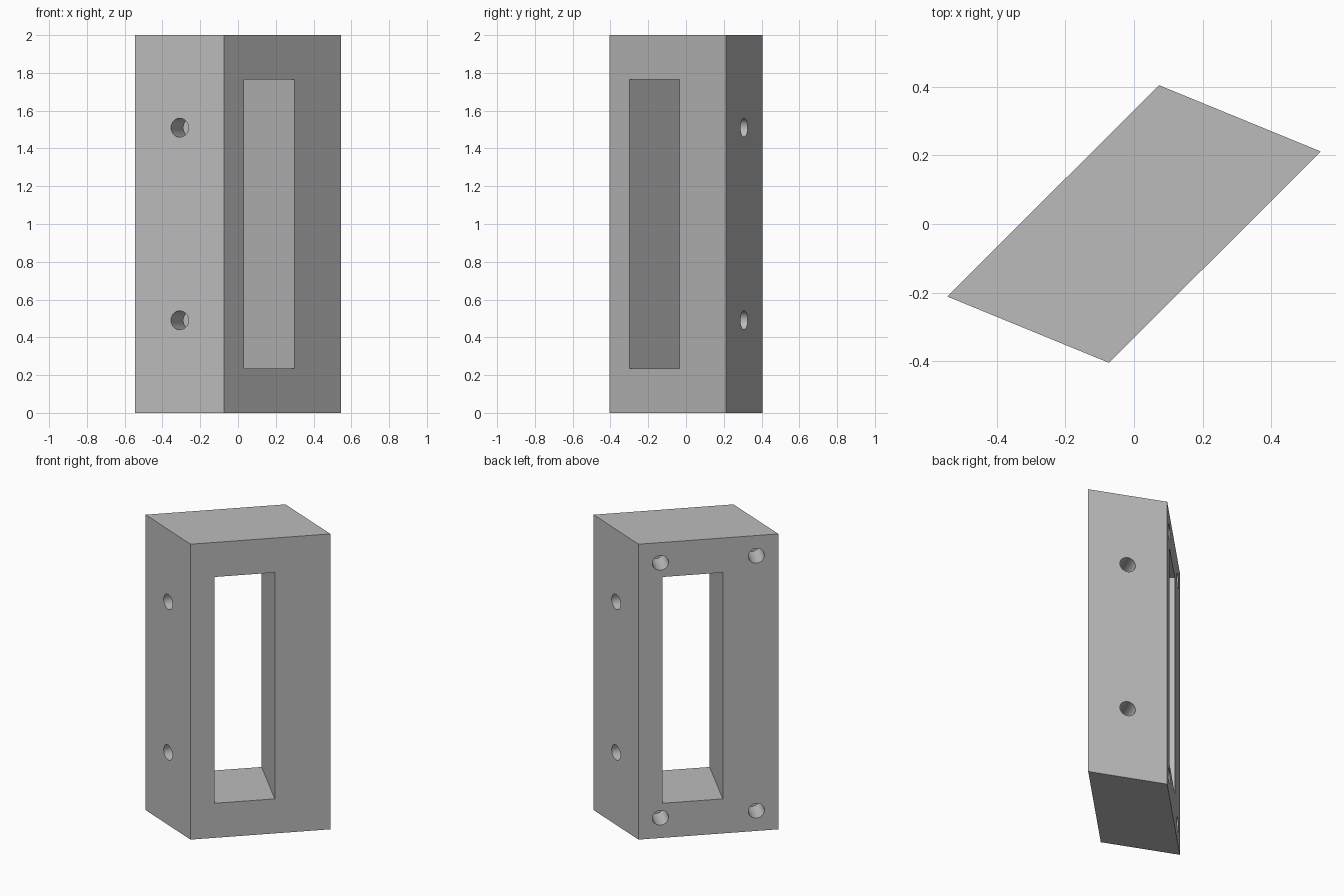
import bpy, bmesh, math
from mathutils import Vector, Matrix

if "Cube" in bpy.data.objects:
    bpy.data.objects.remove(bpy.data.objects["Cube"])

HEIGHT = 2.0
HOLE_RADIUS = 0.05
HOLE_DEPTH = 0.17
INSET = 0.137            # corner holes from the face edges

grey = bpy.data.materials.new("plain_grey")
grey.use_nodes = True
grey.diffuse_color = (0.5, 0.5, 0.5, 1)
grey.node_tree.nodes["Principled BSDF"].inputs["Base Color"].default_value = grey.diffuse_color


def make_object(name, bm):
    bmesh.ops.recalc_face_normals(bm, faces=bm.faces)
    mesh = bpy.data.meshes.new(name)
    bm.to_mesh(mesh)
    bm.free()
    mesh.materials.append(grey)
    obj = bpy.data.objects.new(name, mesh)
    bpy.context.collection.objects.link(obj)
    return obj


def cut(cutter):
    """Subtract a cutter from the block, then discard it."""
    cutter.hide_render = True
    mod = block.modifiers.new(cutter.name, 'BOOLEAN')
    mod.operation = 'DIFFERENCE'
    mod.solver = 'EXACT'
    mod.object = cutter
    bpy.context.view_layer.objects.active = block
    bpy.ops.object.modifier_apply(modifier=mod.name)
    bpy.data.objects.remove(cutter)


def drill(name, point, inward):
    """Blind round hole with a flat bottom."""
    bm = bmesh.new()
    spin = inward.to_track_quat('Z', 'Y').to_matrix().to_4x4()
    bmesh.ops.create_cone(bm, cap_ends=True, segments=48, radius1=HOLE_RADIUS,
                          radius2=HOLE_RADIUS, depth=2 * HOLE_DEPTH,
                          matrix=Matrix.Translation(point) @ spin)
    cut(make_object(name, bm))


# Slanted block: a parallelogram prism
west, south = Vector((-0.544, -0.211, 0)), Vector((-0.073, -0.404, 0))
east, north = -west, -south
bm = bmesh.new()
base = bm.faces.new([bm.verts.new(p) for p in (west, south, east, north)])
top = bmesh.ops.extrude_face_region(bm, geom=[base])["geom"]
bmesh.ops.translate(bm, vec=(0, 0, HEIGHT),
                    verts=[v for v in top if isinstance(v, bmesh.types.BMVert)])
block = make_object("slanted_block", bm)

# Tall window straight through the two broad faces
along = (east - south).normalized()
turn = Matrix.Rotation(math.atan2(along.y, along.x), 4, 'Z')
bm = bmesh.new()
bmesh.ops.create_cube(bm, size=1, matrix=Matrix.Translation((0, 0, HEIGHT / 2)) @ turn
                      @ Matrix.Diagonal((0.376, 2, 1.532, 1)))
cut(make_object("window_cutter", bm))

# Two holes in each narrow end face
end_in = Vector((0, 0, 1)).cross(south - west).normalized()
for side in (1, -1):
    for z in (0.49, 1.51):
        drill("end_hole", side * (west + south) / 2 + Vector((0, 0, z)), side * end_in)

# Four corner holes in the rear broad face
rear_in = Vector((along.y, -along.x, 0))
for corner, step in ((west, along), (north, -along)):
    for z in (INSET, HEIGHT - INSET):
        drill("corner_hole", corner + step * INSET + Vector((0, 0, z)), rear_in)

# Smooth hole walls, sharp edges elsewhere
bpy.ops.object.select_all(action='DESELECT')
block.select_set(True)
bpy.context.view_layer.objects.active = block
bpy.ops.object.shade_smooth_by_angle(angle=math.radians(30))
